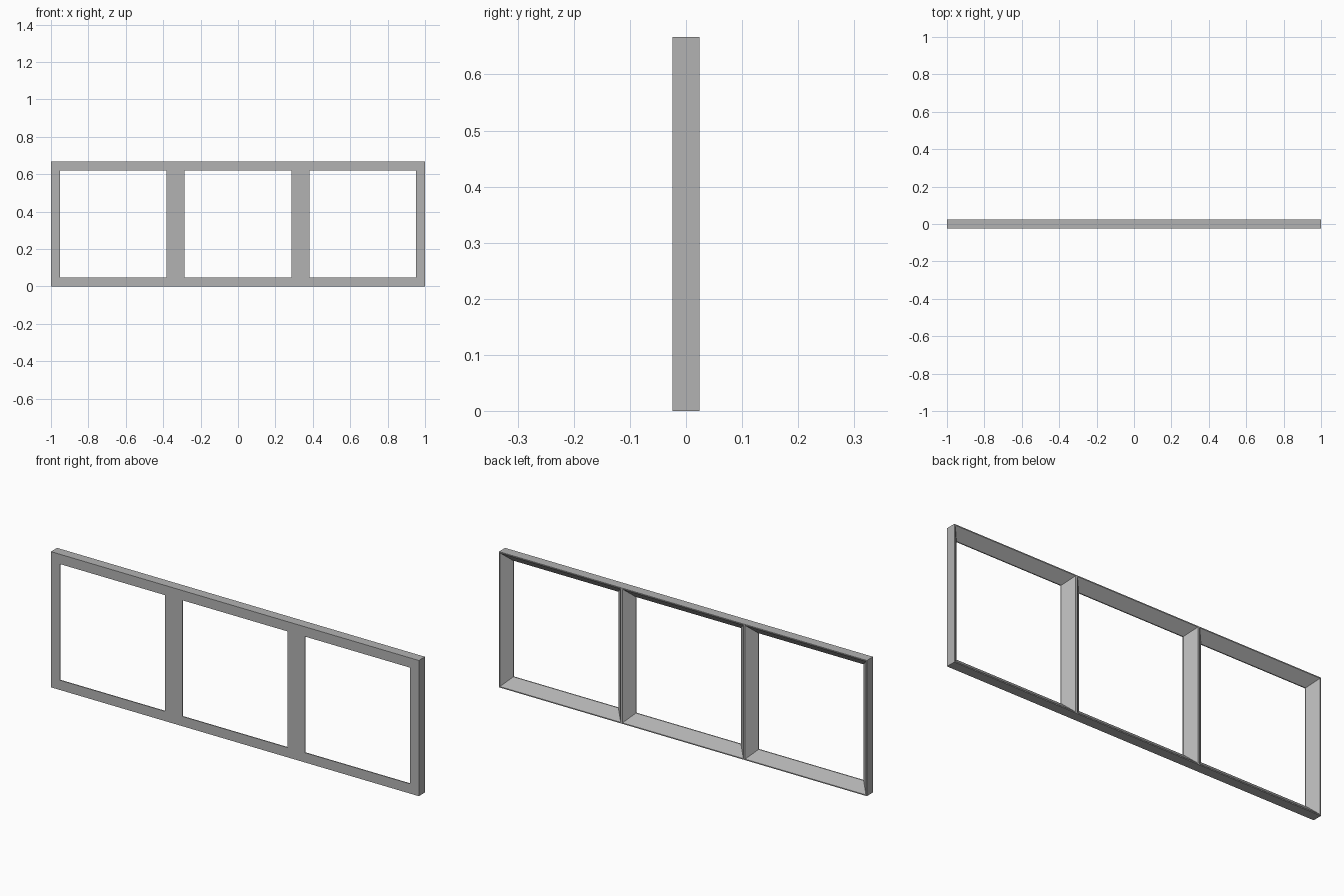
import bpy
import bmesh

cube = bpy.data.objects.get("Cube")
if cube:
    bpy.data.objects.remove(cube, do_unlink=True)

CELLS = 3
CELL = 2 / CELLS          # square cell size
HALF_DEPTH = 0.024
BAR = 0.048               # bar width at the front
RIM = 0.005               # thin edge left at the back
LIP = 0.005               # straight lip behind the front face

grey = bpy.data.materials.new("plain grey")
grey.use_nodes = True
colour = (0.45, 0.45, 0.45, 1)
grey.diffuse_color = colour
grey.node_tree.nodes["Principled BSDF"].inputs["Base Color"].default_value = colour

bm = bmesh.new()


def ring(centre_x, inset, y):
    """Square loop of vertices, inset from the cell border."""
    h = CELL / 2 - inset
    corners = [(-h, -h), (h, -h), (h, h), (-h, h)]
    return [bm.verts.new((centre_x + x, y, CELL / 2 + z)) for x, z in corners]


# Each cell: front face, lip, splayed reveal, thin back rim
SECTION = [(0, -HALF_DEPTH), (BAR, -HALF_DEPTH), (BAR, LIP - HALF_DEPTH),
           (RIM, HALF_DEPTH), (0, HALF_DEPTH)]
for cell in range(CELLS):
    cx = (cell - (CELLS - 1) / 2) * CELL
    rings = [ring(cx, inset, y) for inset, y in SECTION]
    for a, b in zip(rings, rings[1:]):
        for i in range(4):
            j = (i + 1) % 4
            bm.faces.new((a[i], a[j], b[j], b[i]))
    # Outer walls, left out where two cells meet
    first, last = rings[0], rings[-1]
    for i in range(4):
        if (i == 1 and cell < CELLS - 1) or (i == 3 and cell > 0):
            continue
        j = (i + 1) % 4
        bm.faces.new((last[i], last[j], first[j], first[i]))

bmesh.ops.remove_doubles(bm, verts=bm.verts, dist=0.0005)
bmesh.ops.recalc_face_normals(bm, faces=bm.faces)

mesh = bpy.data.meshes.new("window_frame")
bm.to_mesh(mesh)
bm.free()
mesh.materials.append(grey)
frame = bpy.data.objects.new("window_frame", mesh)
bpy.context.collection.objects.link(frame)
